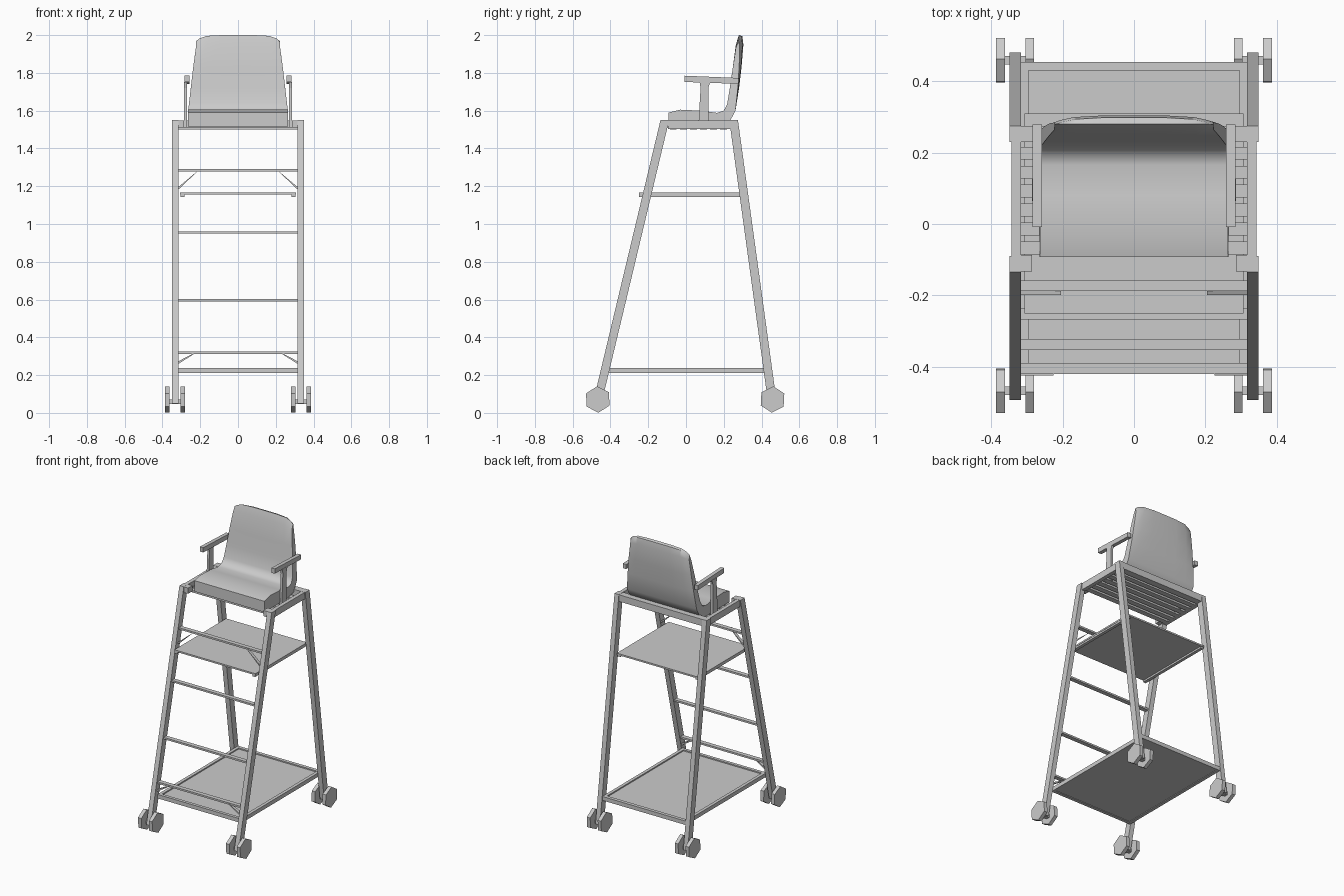
import bpy
import bmesh
import math

cube = bpy.data.objects.get("Cube")
if cube:
    bpy.data.objects.remove(cube, do_unlink=True)

grey = bpy.data.materials.new("plain_grey")
grey.use_nodes = True
grey.diffuse_color = (0.6, 0.6, 0.6, 1)
grey.node_tree.nodes["Principled BSDF"].inputs["Base Color"].default_value = (0.6, 0.6, 0.6, 1)


def finish(name, bm):
    bmesh.ops.recalc_face_normals(bm, faces=bm.faces)
    mesh = bpy.data.meshes.new(name)
    bm.to_mesh(mesh)
    bm.free()
    mesh.materials.append(grey)
    obj = bpy.data.objects.new(name, mesh)
    bpy.context.collection.objects.link(obj)
    return obj


def prism(name, outline, low, high, axis="x"):
    """Extrude a flat outline (y, z) along x, or (x, z) along y."""
    bm = bmesh.new()
    rings = []
    for d in (low, high):
        rings.append([bm.verts.new((d, a, b) if axis == "x" else (a, d, b)) for a, b in outline])
    n = len(outline)
    for ring in rings:
        bm.faces.new(ring)
    for i in range(n):
        j = (i + 1) % n
        bm.faces.new((rings[0][i], rings[0][j], rings[1][j], rings[1][i]))
    return finish(name, bm)


def box(name, x0, x1, y0, y1, z0, z1):
    return prism(name, [(y0, z0), (y1, z0), (y1, z1), (y0, z1)], x0, x1)


def mirrored(x0, x1, side):
    return sorted((x0 * side, x1 * side))


def front_y(z):
    """Front face of the sloping front legs."""
    return -0.135 - 0.239 * (1.55 - z)


TOP, FOOT, LEG = 1.55, 0.05, 0.046

for side, label in ((1, "left"), (-1, "right")):
    # Legs and top side rails
    x0, x1 = mirrored(0.316, 0.349, side)
    fy = front_y(FOOT)
    prism("front_leg_" + label, [(fy, FOOT), (fy + LEG, FOOT), (-0.135 + LEG, TOP), (-0.135, TOP)], x0, x1)
    prism("back_leg_" + label, [(0.435, FOOT), (0.481, FOOT), (0.275, TOP), (0.229, TOP)], x0, x1)
    a, b = mirrored(0.317, 0.343, side)
    box("top_side_rail_" + label, a, b, -0.095, 0.235, 1.503, 1.549)
    a, b = mirrored(0.285, 0.318, side)
    box("front_corner_block_" + label, a, b, -0.133, -0.087, 1.51, 1.549)

    # Armrests and their posts
    a, b = mirrored(0.258, 0.284, side)
    prism("armrest_" + label, [(-0.008, 1.752), (0.278, 1.742), (0.278, 1.773), (-0.008, 1.785)], a, b)
    a, b = mirrored(0.27, 0.286, side)
    prism("armrest_post_" + label,
          [(0.065, 1.505), (0.118, 1.505), (0.118, 1.72), (0.128, 1.752), (0.072, 1.752), (0.077, 1.72)], a, b)

    # Upper shelf supports and lower shelf side bars
    a, b = mirrored(0.284, 0.305, side)
    box("upper_shelf_support_" + label, a, b, -0.25, 0.305, 1.143, 1.156)
    a, b = mirrored(0.296, 0.318, side)
    box("lower_shelf_side_bar_" + label, a, b, -0.415, 0.45, 0.21, 0.237)

    # Diagonal braces in the front frame
    for tag, z0, z1, run in (("upper", 1.18, 1.282, 0.205), ("lower", 0.258, 0.315, 0.225)):
        y = front_y((z0 + z1) / 2) + 0.012
        line = [(0.318 * side, z0), (0.318 * side, z0 + 0.014), (run * side, z1 + 0.006), ((run + 0.012) * side, z1 - 0.006)]
        prism(tag + "_brace_" + label, line, y, y + 0.02, "y")

    # Paired hexagonal wheels on short axles
    for end, y in (("front", -0.467), ("back", 0.458)):
        middle = 0.333 * side
        box(end + "_axle_" + label, middle - 0.045, middle + 0.045, y - 0.012, y + 0.012, 0.046, 0.07)
        for tag, off in (("inner", -0.041), ("outer", 0.041)):
            x = middle + off * side
            turn = math.radians(93 if end == "front" else 87)
            ring = [(y + 0.07 * math.cos(turn + i * math.pi / 3),
                     0.071 + 0.07 * math.sin(turn + i * math.pi / 3)) for i in range(6)]
            prism(f"{end}_{tag}_wheel_{label}", ring, x - 0.0125, x + 0.0125)

# Front rungs
for i, z in enumerate((1.285, 0.955, 0.597, 0.318)):
    y = front_y(z) + 0.01
    box(f"rung_{i + 1}", -0.317, 0.317, y, y + 0.03, z - 0.006, z + 0.006)

# Shelves
box("upper_shelf", -0.307, 0.307, -0.25, 0.31, 1.155, 1.166)
box("lower_shelf", -0.315, 0.315, -0.41, 0.435, 0.214, 0.229)
box("lower_shelf_front_bar", -0.317, 0.317, -0.418, -0.396, 0.21, 0.237)
box("lower_shelf_back_bar", -0.317, 0.317, 0.43, 0.454, 0.21, 0.237)

# Top frame back bar and slats under the seat
box("top_back_bar", -0.317, 0.317, 0.229, 0.274, 1.503, 1.549)
for i in range(6):
    y = -0.085 + i * 0.053
    box(f"seat_slat_{i + 1}", -0.318, 0.318, y, y + 0.036, 1.501, 1.514)

# Moulded seat: paired upper and lower profile points swept across the width
upper = [(-0.092, 1.59), (-0.03, 1.605), (0.08, 1.6), (0.165, 1.588), (0.2, 1.6),
         (0.218, 1.635), (0.232, 1.72), (0.248, 1.83), (0.264, 1.95), (0.28, 2.0)]
lower = [(-0.092, 1.515), (-0.03, 1.515), (0.08, 1.515), (0.165, 1.515), (0.225, 1.53),
         (0.262, 1.6), (0.281, 1.72), (0.294, 1.83), (0.304, 1.95), (0.298, 1.994)]


def seat_point(y, z, u, outer):
    taper = min(max((z - 1.6) / 0.36, 0), 1)
    x = u * (0.264 - 0.042 * taper)
    if outer:
        y -= 0.02 * taper * abs(u) ** 5
    if z > 1.9:
        z -= 0.032 * abs(u) ** 7 * (z - 1.9) / 0.1
    return x, y, z


bm = bmesh.new()
rows = []
for u in (-1, -0.92, -0.75, -0.4, 0, 0.4, 0.75, 0.92, 1):
    rows.append(([bm.verts.new(seat_point(y, z, u, False)) for y, z in upper],
                 [bm.verts.new(seat_point(y, z, u, True)) for y, z in lower]))
count = len(upper)
for (up0, lo0), (up1, lo1) in zip(rows, rows[1:]):
    loop0, loop1 = up0 + lo0[::-1], up1 + lo1[::-1]
    for i in range(2 * count):
        j = (i + 1) % (2 * count)
        bm.faces.new((loop0[i], loop0[j], loop1[j], loop1[i]))
for up, lo in (rows[0], rows[-1]):
    for i in range(count - 1):
        bm.faces.new((up[i], up[i + 1], lo[i + 1], lo[i]))
seat = finish("seat", bm)
bevel = seat.modifiers.new("rounded_edges", "BEVEL")
bevel.width = 0.009
bevel.segments = 3
bevel.limit_method = "ANGLE"
bevel.angle_limit = math.radians(55)
bpy.ops.object.select_all(action="DESELECT")
seat.select_set(True)
bpy.context.view_layer.objects.active = seat
bpy.ops.object.shade_smooth_by_angle(angle=math.radians(50))
